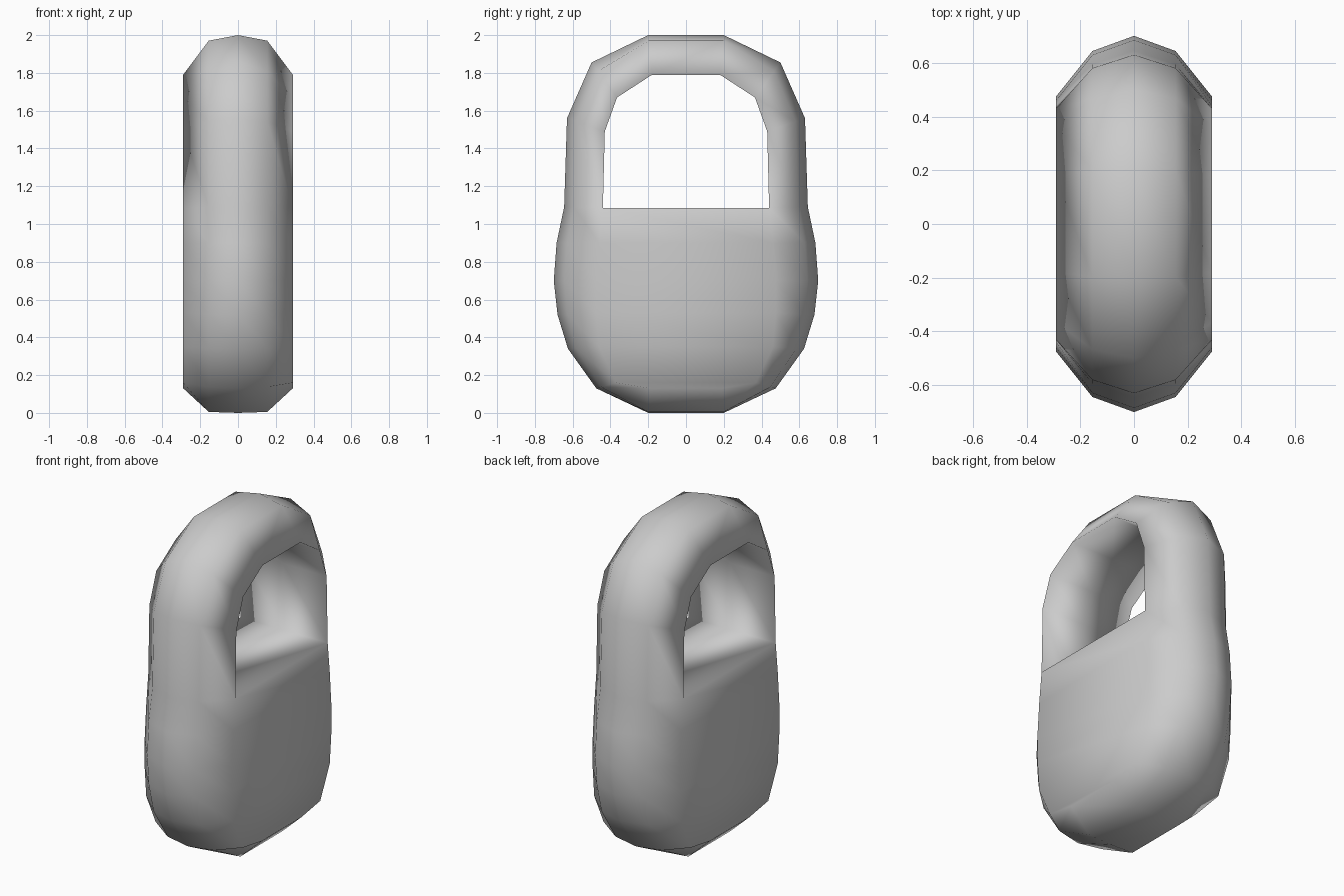
import bpy, bmesh

if "Cube" in bpy.data.objects:
    bpy.data.objects.remove(bpy.data.objects["Cube"])

W, MID = 0.29, 0.155   # half width, and x of the rounded shoulder

# Profile rows from bottom to top: outer (y, z) on the centre line, rim (y, z) at x = +-W
ROWS = [((.20, 0), (.19, .13)), ((.475, .13), (.37, .16)), ((.625, .34), (.46, .35)),
        ((.68, .52), (.475, .53)), ((.70, .70), (.475, .70)), ((.685, .90), (.46, .90)),
        ((.645, 1.09), (.44, 1.085)), ((.63, 1.56), (.43, 1.49)),
        ((.50, 1.855), (.365, 1.67)), ((.20, 2.0), (.18, 1.79))]


def section(i):
    """Five points across the rounded edge of row i, on the +y side."""
    (oy, oz), (ry, rz) = ROWS[i]
    f = 0.04 if i == 0 else 0.14 if i == 9 else 0.25
    my, mz = oy + (ry - oy) * f, oz + (rz - oz) * f
    return [(-W, ry, rz), (-MID, my, mz), (0, oy, oz), (MID, my, mz), (W, ry, rz)]


def inner(i):
    """Points across the flat wall of the opening at row i."""
    ry, rz = ROWS[i][1]
    return [(W, ry, rz), (0, ry, rz), (-W, ry, rz)]


def flip(pts):
    return [(x, -y, z) for x, y, z in pts]


def skin(bm, rings, closed):
    grid = [[bm.verts.new(p) for p in r] for r in rings]
    n = len(rings[0])
    for a, b in zip(grid, grid[1:]):
        for j in range(n if closed else n - 1):
            k = (j + 1) % n
            bm.faces.new((a[j], a[k], b[k], b[j]))


bm = bmesh.new()
# Body: rounded slab, its base, and the flat shelf under the opening
skin(bm, [section(i) + flip(section(i))[::-1] for i in range(7)], True)
# the body's rows already span both flat sides; close base and shelf
skin(bm, [section(0), flip(section(0))], False)
skin(bm, [inner(6), flip(inner(6))], False)

# Handle: arch with a domed outside and a flat inner wall
arch = [section(i) + [inner(i)[1]] for i in range(6, 10)]
skin(bm, arch + [flip(s) for s in reversed(arch)], True)

# Join into one smooth surface
bmesh.ops.remove_doubles(bm, verts=bm.verts[:], dist=1e-4)
bmesh.ops.recalc_face_normals(bm, faces=bm.faces[:])
me = bpy.data.meshes.new("lock_body_and_handle")
bm.to_mesh(me)
bm.free()
me.shade_smooth()
ob = bpy.data.objects.new("lock_body_and_handle", me)
bpy.context.collection.objects.link(ob)
